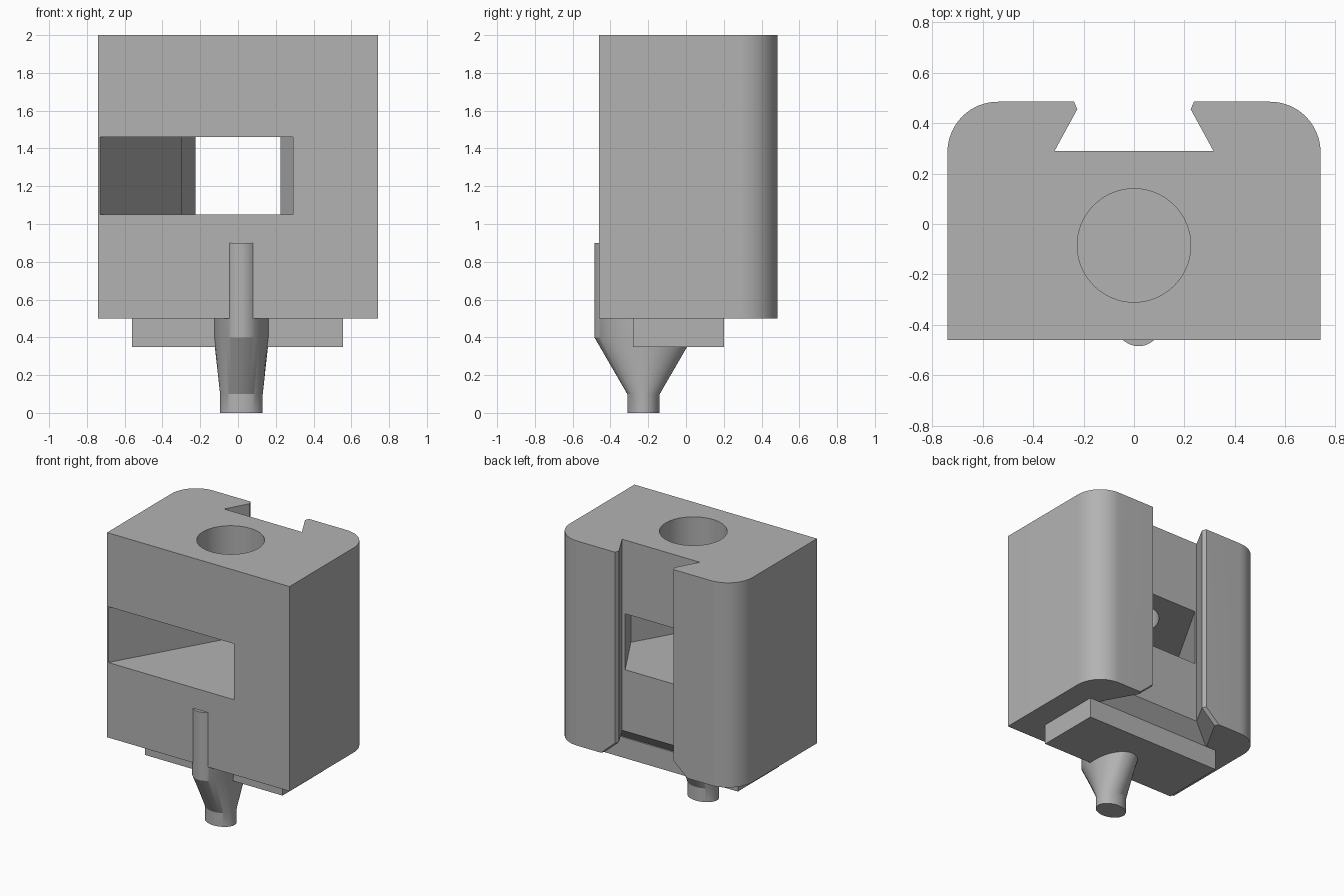
import bpy
import bmesh
from math import cos, sin, pi, radians

cube = bpy.data.objects.get("Cube")
if cube:
    bpy.data.objects.remove(cube, do_unlink=True)

grey = bpy.data.materials.new("plain_grey")
grey.use_nodes = True
colour = (0.45, 0.45, 0.45, 1)
grey.diffuse_color = colour
grey.node_tree.nodes["Principled BSDF"].inputs["Base Color"].default_value = colour


def loft(name, sections):
    """Solid through a stack of (z, outline) sections with equal point counts."""
    bm = bmesh.new()
    rings = [[bm.verts.new((x, y, z)) for x, y in pts] for z, pts in sections]
    n = len(rings[0])
    for low, high in zip(rings, rings[1:]):
        for i in range(n):
            j = (i + 1) % n
            bm.faces.new((low[i], low[j], high[j], high[i]))
    bm.faces.new(rings[0][::-1])
    bm.faces.new(rings[-1])
    bmesh.ops.recalc_face_normals(bm, faces=bm.faces)
    mesh = bpy.data.meshes.new(name)
    bm.to_mesh(mesh)
    bm.free()
    mesh.materials.append(grey)
    obj = bpy.data.objects.new(name, mesh)
    bpy.context.collection.objects.link(obj)
    return obj


def ellipse(cx, cy, a, b, n=64):
    return [(cx + a * cos(2 * pi * i / n), cy + b * sin(2 * pi * i / n)) for i in range(n)]


def mirrored(half):
    """Closed outline from its +x half."""
    return half + [(-x, y) for x, y in reversed(half)]


def select_only(obj):
    bpy.ops.object.select_all(action='DESELECT')
    obj.select_set(True)
    bpy.context.view_layer.objects.active = obj


def cut(obj, cutter):
    cutter.hide_render = True
    mod = obj.modifiers.new("cut", 'BOOLEAN')
    mod.operation = 'DIFFERENCE'
    mod.solver = 'EXACT'
    mod.object = cutter
    select_only(obj)
    bpy.ops.object.modifier_apply(modifier=mod.name)
    bpy.data.objects.remove(cutter, do_unlink=True)


def smooth(obj):
    select_only(obj)
    bpy.ops.object.shade_smooth_by_angle(angle=radians(25))


# Main block with two rounded back corners
W, FRONT, BACK, R = 0.74, -0.46, 0.485, 0.2
arc = [(W - R + R * cos(pi / 2 * i / 16), BACK - R + R * sin(pi / 2 * i / 16)) for i in range(17)]
outline = mirrored([(W, FRONT)] + arc)
body = loft("body", [(0.5, outline), (2.0, outline)])

# Dovetail groove, flared at its lower end
groove = mirrored([(0.315, 0.29), (0.225, 0.455), (0.255, 0.525)])
flare = mirrored([(0.485, 0.19), (0.337, 0.455), (0.367, 0.525)])
wider = mirrored([(0.502, 0.18), (0.348, 0.455), (0.378, 0.525)])
cut(body, loft("groove_cutter", [(0.49, wider), (0.5, flare), (0.6, groove), (2.1, groove)]))

# Window with a slanted wall, open from front to groove
window = [(-0.753, -0.5), (0.267, -0.5), (0.506, -0.085), (0.273, 0.32), (-0.283, 0.32)]
cut(body, loft("window_cutter", [(1.05, window), (1.46, window)]))

# Round hole from the top down into the window
hole = ellipse(0, -0.085, 0.225, 0.225)
cut(body, loft("hole_cutter", [(1.3, hole), (2.1, hole)]))
smooth(body)

# Plate under the block
plate = [(-0.56, -0.28), (0.557, -0.28), (0.557, 0.2), (-0.56, 0.2)]
loft("base_plate", [(0.35, plate), (0.5, plate)])

# Oval nozzle that runs up into the block
tip = ellipse(0.018, -0.225, 0.113, 0.086)
stem = ellipse(0.018, -0.225, 0.146, 0.26)
nozzle = loft("nozzle", [(0, tip), (0.1, tip), (0.4, stem), (0.9, stem)])
smooth(nozzle)
